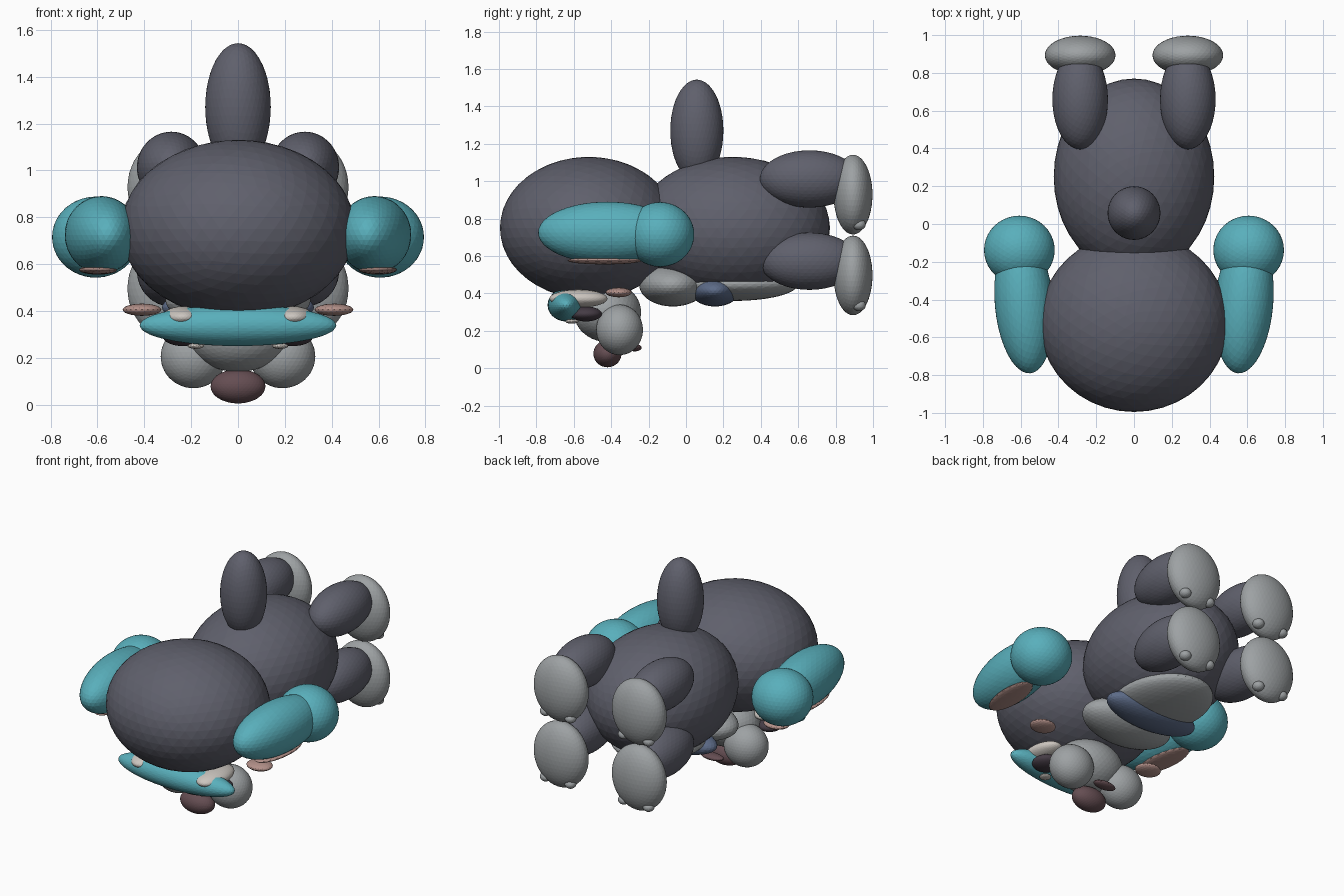
import bpy
from math import radians


def material(name, rgb):
    m = bpy.data.materials.new(name)
    m.diffuse_color = (*rgb, 1)
    return m


DARK = material("charcoal", (0.115, 0.117, 0.15))
TEAL = material("teal", (0.10, 0.43, 0.50))
PINK = material("pink", (0.45, 0.28, 0.25))
BROWN = material("brown", (0.13, 0.075, 0.085))
BLUE = material("blue", (0.11, 0.15, 0.25))
CREAM = material("cream", (0.60, 0.56, 0.52))
BLACK = material("black", (0.06, 0.045, 0.06))
GREY = material("light_grey", (0.34, 0.36, 0.37))


def blob(name, loc, radii, mat, rot=(0, 0, 0), sub=4):
    """Faceted ellipsoid."""
    bpy.ops.mesh.primitive_ico_sphere_add(subdivisions=sub, radius=1, location=loc,
                                          rotation=[radians(a) for a in rot])
    ob = bpy.context.object
    ob.name = name
    ob.scale = radii
    ob.data.materials.append(mat)
    return ob


def pair(name, loc, radii, mat, rot=(0, 0, 0), sub=4):
    """Ellipsoid on both sides of x = 0."""
    x, y, z = loc
    rx, ry, rz = rot
    blob("right_" + name, loc, radii, mat, rot, sub)
    blob("left_" + name, (-x, y, z), radii, mat, (rx, -ry, -rz), sub)


# Head, body and tail
blob("head", (0, -0.52, 0.75), (0.5, 0.475, 0.38), DARK)
blob("body", (0, 0.25, 0.75), (0.425, 0.52, 0.38), DARK)
blob("tail", (0, 0.058, 1.27), (0.14, 0.142, 0.273), DARK)

# Ears
pair("ear", (0.582, -0.42, 0.725), (0.155, 0.372, 0.165), TEAL, (0, 0, -5))
pair("ear_tip", (0.607, -0.138, 0.715), (0.187, 0.182, 0.173), TEAL)
pair("inner_ear", (0.597, -0.435, 0.575), (0.08, 0.2, 0.02), PINK, (0, 0, -5), 3)

# Muzzle, nose and mouth
blob("muzzle", (0, -0.42, 0.30), (0.22, 0.18, 0.16), GREY)
pair("jowl", (0.19, -0.355, 0.205), (0.14, 0.125, 0.135), GREY)
blob("nose", (0, -0.42, 0.078), (0.117, 0.075, 0.073), BROWN)
blob("mouth", (0, -0.275, 0.11), (0.08, 0.038, 0.02), BROWN, sub=3)
pair("cheek", (0.41, -0.36, 0.405), (0.083, 0.07, 0.026), PINK, sub=3)

# Eyes and mask
blob("eye_mask", (0, -0.64, 0.338), (0.42, 0.1, 0.088), TEAL)
pair("eye_white", (0.235, -0.575, 0.372), (0.09, 0.155, 0.048), CREAM)
pair("pupil", (0.235, -0.535, 0.29), (0.085, 0.085, 0.04), BLACK)
pair("eye_glint", (0.18, -0.61, 0.25), (0.035, 0.035, 0.012), CREAM, sub=3)

# Chest, belly and neckerchief
blob("chest", (0, -0.07, 0.445), (0.31, 0.18, 0.115), GREY)
blob("belly", (0, 0.26, 0.45), (0.28, 0.34, 0.09), GREY)
blob("neckerchief", (0, 0.155, 0.415), (0.325, 0.132, 0.085), BLUE)

# Legs, paws and toes
for side, leg_z, paw_z in (("rear", 1.012, 0.928), ("front", 0.572, 0.496)):
    pair(side + "_leg", (0.285, 0.66, leg_z), (0.147, 0.265, 0.153), DARK)
    pair(side + "_paw", (0.285, 0.893, paw_z), (0.187, 0.104, 0.213), GREY)
    for i, dx in enumerate((-0.09, 0.09)):
        pair(f"{side}_toe_{i + 1}", (0.285 + dx, 0.925, paw_z - 0.16),
             (0.036, 0.036, 0.03), GREY, sub=3)
